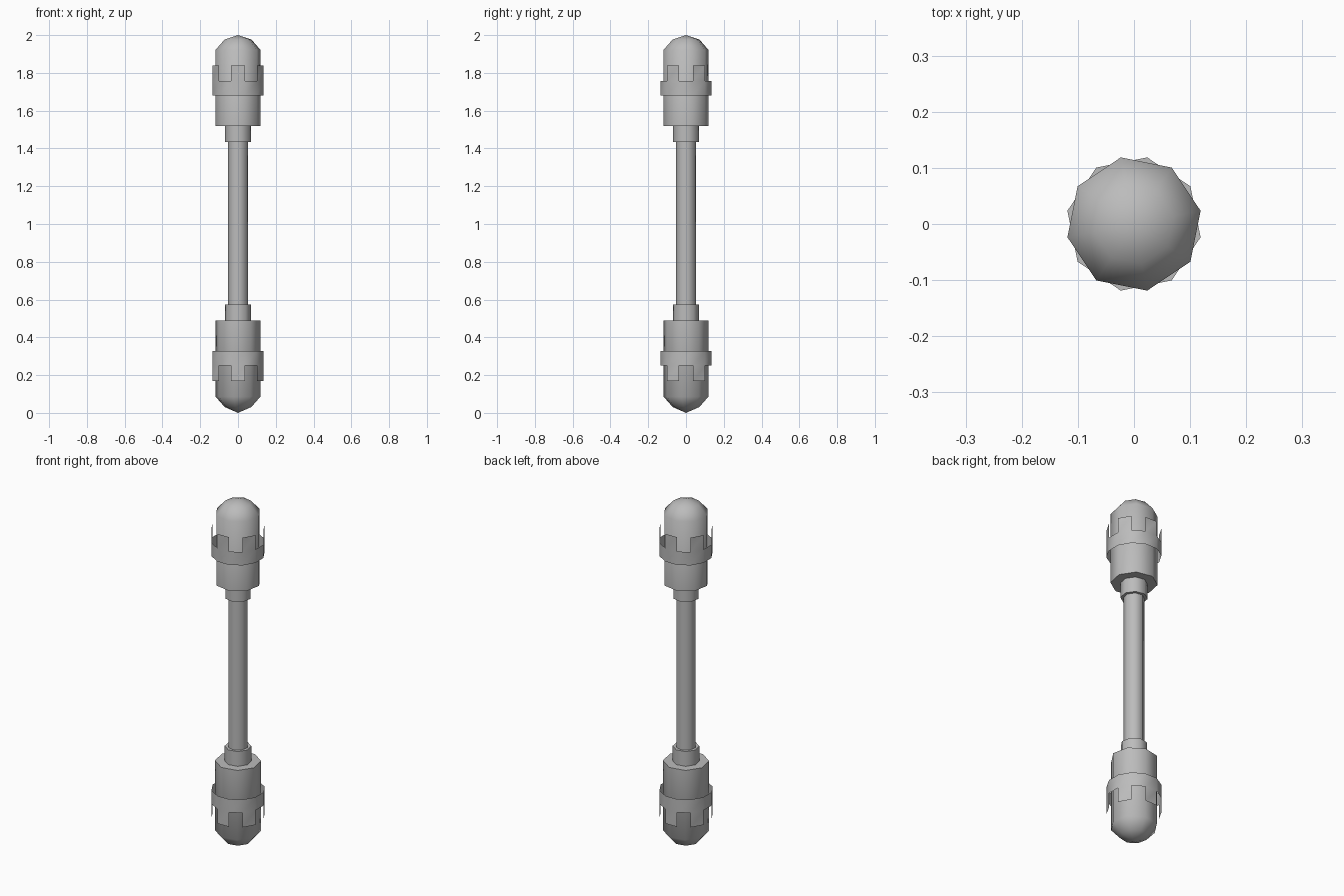
import bpy, bmesh, math
from mathutils import Vector

cube = bpy.data.objects.get("Cube")
if cube:
    bpy.data.objects.remove(cube, do_unlink=True)

grey = bpy.data.materials.new("plain_grey")
grey.use_nodes = True
colour = (0.5, 0.5, 0.5, 1)
grey.diffuse_color = colour
grey.node_tree.nodes["Principled BSDF"].inputs["Base Color"].default_value = colour

SIDES = 8
TWIST = math.radians(11.25)


def finish(name, bm, solid=True):
    """Turn a bmesh into a smooth shaded object with sharp rims."""
    if solid:
        bmesh.ops.recalc_face_normals(bm, faces=bm.faces)
    mesh = bpy.data.meshes.new(name)
    bm.to_mesh(mesh)
    bm.free()
    mesh.materials.append(grey)
    obj = bpy.data.objects.new(name, mesh)
    bpy.context.collection.objects.link(obj)
    bpy.ops.object.select_all(action="DESELECT")
    obj.select_set(True)
    bpy.context.view_layer.objects.active = obj
    bpy.ops.object.shade_smooth_by_angle(angle=math.radians(60))
    return obj


def ring_point(radius, angle, z):
    return Vector((radius * math.cos(angle), radius * math.sin(angle), z))


def lathe(name, profile, twist):
    """Eight-sided solid from (radius, height) pairs, closed at both ends."""
    bm = bmesh.new()
    rings = []
    for radius, z in profile:
        if radius == 0:
            rings.append([bm.verts.new((0, 0, z))] * SIDES)
        else:
            rings.append([bm.verts.new(ring_point(radius, twist + math.tau * i / SIDES, z))
                          for i in range(SIDES)])
    for low, high in zip(rings, rings[1:]):
        for i in range(SIDES):
            j = (i + 1) % SIDES
            corners = list(dict.fromkeys((low[i], low[j], high[j], high[i])))
            bm.faces.new(corners)
    for ring in (rings[0], rings[-1]):
        if ring[0] != ring[1]:
            bm.faces.new(ring)
    return finish(name, bm)


def pronged_band(name, place):
    """Thin twelve-sided band with a prong on every other side."""
    bm = bmesh.new()
    levels = [place(z) for z in (1.68, 1.757, 1.84)]
    step = math.tau / 12
    for i in range(12):
        # face zero looks straight to the front
        start = -math.pi / 2 + (i - 0.5) * step
        for k in range(2 if i % 2 == 0 else 1):
            low, high = sorted(levels[k:k + 2])
            bm.faces.new([bm.verts.new(ring_point(0.141, a, z)) for a, z in
                          ((start, low), (start + step, low),
                           (start + step, high), (start, high))])
    bmesh.ops.remove_doubles(bm, verts=bm.verts, dist=0.0001)
    return finish(name, bm, solid=False)


def build_end(prefix, place, tip, twist):
    """Domed head, collar and pronged band of one end."""
    head = [(0.121, 1.52), (0.121, 1.922), (0.072, 1.977)]
    lathe(prefix + "_head", [(r, place(z)) for r, z in head] + [(0, tip)], twist)
    lathe(prefix + "_collar", [(0.07, place(z)) for z in (1.435, 1.53)], twist)
    pronged_band(prefix + "_pronged_band", place)


# Two opposite ends, the lower one turned over
build_end("upper", lambda z: z, 2.0, TWIST)
build_end("lower", lambda z: 2.008 - z, 0.0, -TWIST)

# Long rod between the ends
lathe("shaft", [(0.054, 0.47), (0.054, 1.54)], TWIST)
